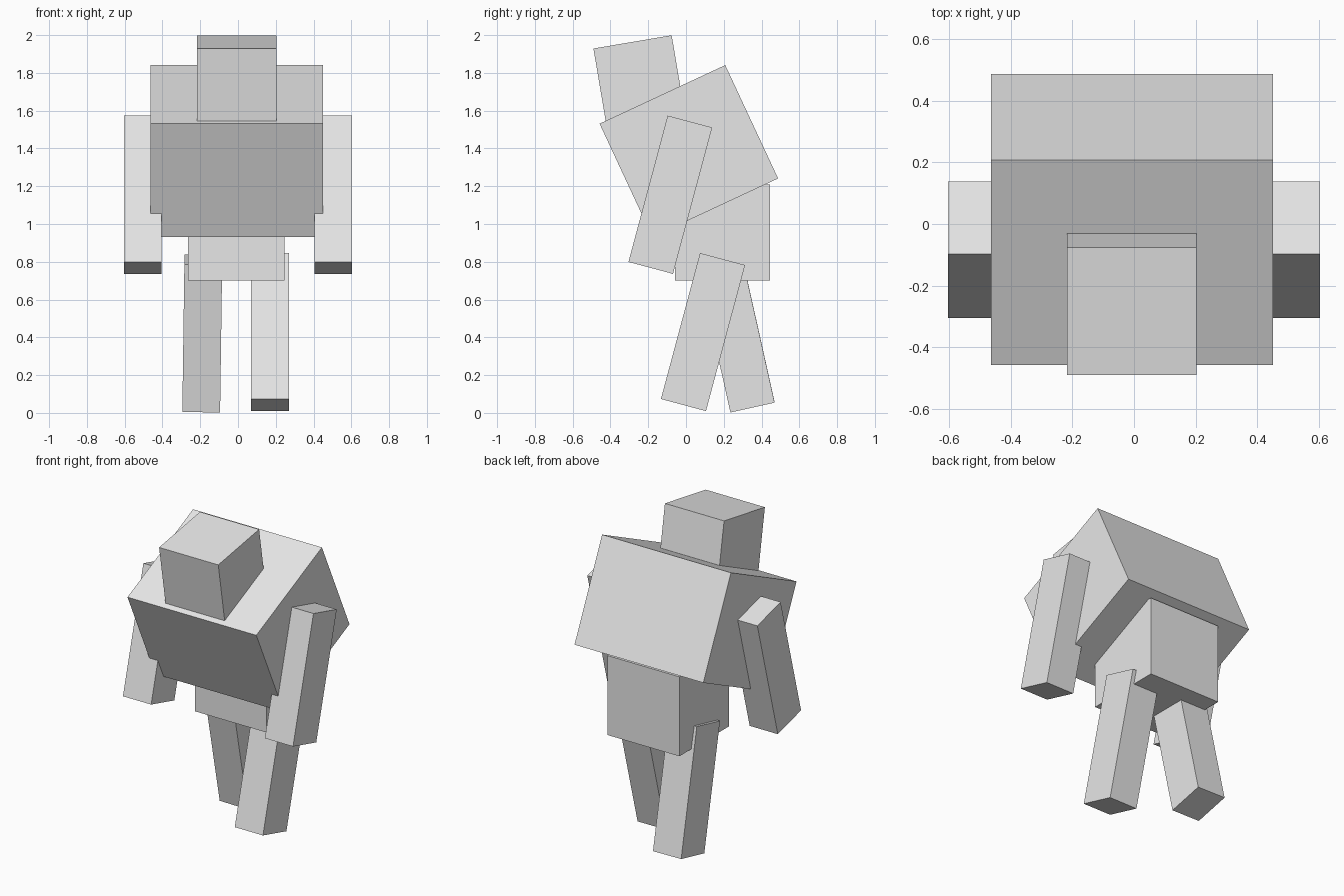
import bpy
from math import radians

if "Cube" in bpy.data.objects:
    bpy.data.objects.remove(bpy.data.objects["Cube"], do_unlink=True)

# One plain grey for the whole figure
GREY = (0.8, 0.8, 0.8, 1)
grey = bpy.data.materials.new("plain grey")
grey.use_nodes = True
grey.diffuse_color = GREY
grey.node_tree.nodes["Principled BSDF"].inputs["Base Color"].default_value = GREY


def box(name, centre, size, pitch=0, roll=0):
    """Flat-shaded block, pitched about x and rolled about y (degrees)."""
    bpy.ops.mesh.primitive_cube_add(size=1, location=centre)
    ob = bpy.context.object
    ob.name = name
    ob.scale = size
    ob.rotation_euler = (radians(pitch), radians(roll), 0)
    ob.data.materials.append(grey)
    return ob


# Hunched body
box("pelvis", (-0.01, 0.193, 0.955), (0.51, 0.505, 0.51))
box("torso", (-0.007, 0.015, 1.386), (0.915, 0.734, 0.662), pitch=25)
box("head", (-0.007, -0.248, 1.757), (0.42, 0.42, 0.42), pitch=9.6)

# Arms hanging forward, sunk slightly into the torso
for side, sign in (("left", 1), ("right", -1)):
    box(side + "_arm", (sign * 0.504, -0.083, 1.155), (0.2, 0.244, 0.802), pitch=-15)

# Striding legs
box("left_leg", (0.17, 0.09, 0.428), (0.2, 0.247, 0.8), pitch=-15)
box("right_leg", (-0.189, 0.265, 0.42), (0.2, 0.24, 0.8), pitch=12.6, roll=0.8)
